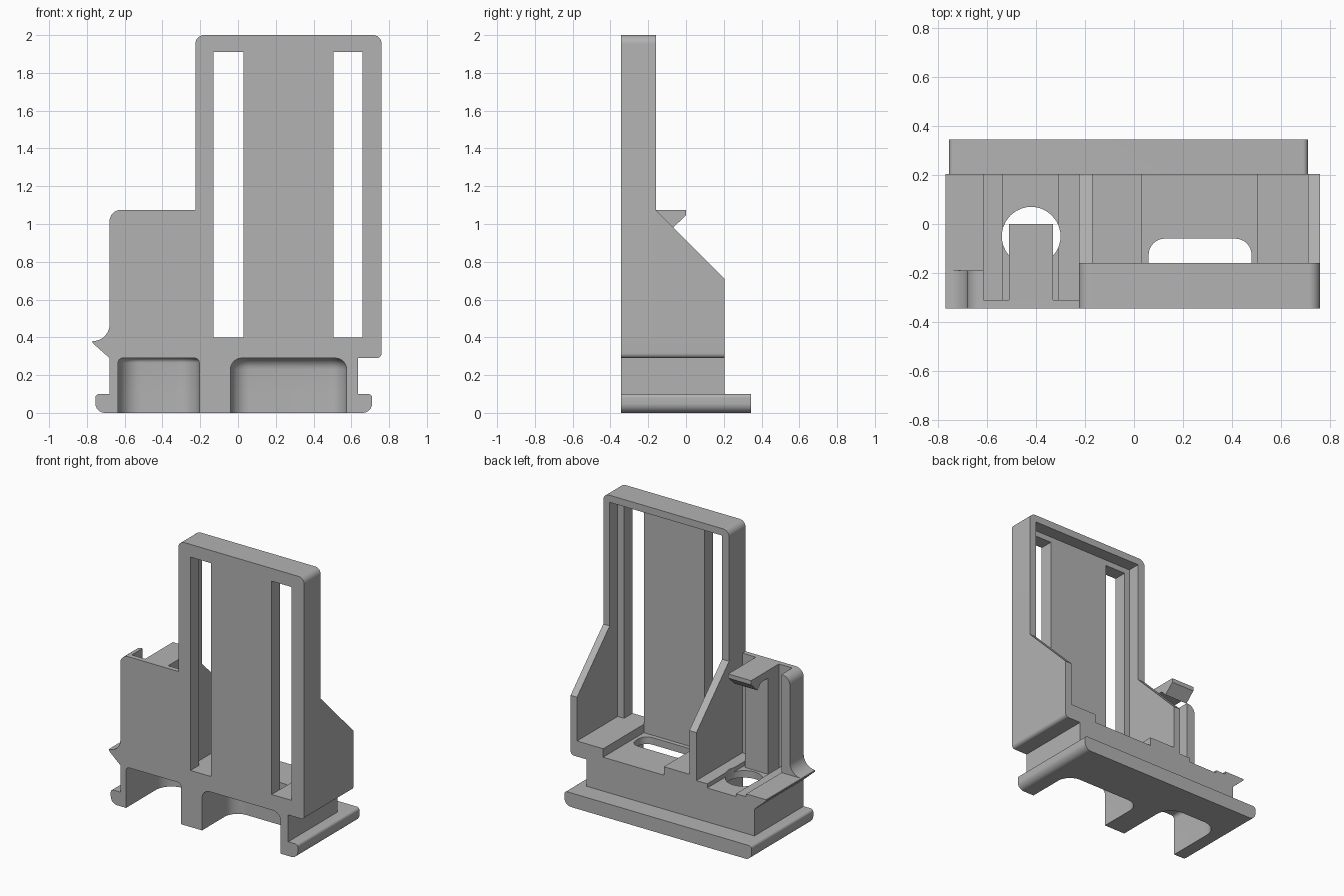
import bpy, bmesh, math
from mathutils import Vector

cube = bpy.data.objects.get("Cube")
if cube:
    bpy.data.objects.remove(cube, do_unlink=True)

grey = bpy.data.materials.new("plain grey")
grey.use_nodes = True
COLOUR = (0.45, 0.45, 0.45, 1)
grey.diffuse_color = COLOUR
grey.node_tree.nodes["Principled BSDF"].inputs["Base Color"].default_value = COLOUR

FRONT, REAR = -0.345, 0.205


def rounded(points, steps=8):
    """Outline in which a third value on a point is its corner radius."""
    out = []
    for i, p in enumerate(points):
        c = Vector(p[:2])
        if len(p) == 2:
            out.append(c)
            continue
        a = (Vector(points[i - 1][:2]) - c).normalized()
        b = (Vector(points[(i + 1) % len(points)][:2]) - c).normalized()
        half = a.angle(b) / 2
        mid = c + (a + b).normalized() * p[2] / math.sin(half)
        start = c + a * p[2] / math.tan(half) - mid
        end = c + b * p[2] / math.tan(half) - mid
        for k in range(steps + 1):
            t = k / steps
            out.append(mid + start.lerp(end, t).normalized() * p[2])
    return out


def prism(name, points, axis, low, high, rim=0):
    """Extrude an outline along an axis; rim rounds the edges of the high end."""
    place = {"x": lambda u, v, w: (w, u, v),
             "y": lambda u, v, w: (u, w, v),
             "z": lambda u, v, w: (u, v, w)}[axis]
    bm = bmesh.new()
    outline = rounded(points)
    face = bm.faces.new([bm.verts.new(place(p.x, p.y, low)) for p in outline])
    new = bmesh.ops.extrude_face_region(bm, geom=[face])["geom"]
    shift = Vector(place(0, 0, high - low))
    top = [g for g in new if isinstance(g, bmesh.types.BMVert)]
    bmesh.ops.translate(bm, verts=top, vec=shift)
    bmesh.ops.recalc_face_normals(bm, faces=bm.faces)
    if rim:
        edges = [e for e in bm.edges if all(v in top for v in e.verts)]
        bmesh.ops.bevel(bm, geom=edges, offset=rim, segments=6,
                        profile=0.5, affect="EDGES")
    mesh = bpy.data.meshes.new(name)
    bm.to_mesh(mesh)
    bm.free()
    mesh.materials.append(grey)
    obj = bpy.data.objects.new(name, mesh)
    bpy.context.collection.objects.link(obj)
    return obj


def rect(u0, u1, v0, v1, r=None):
    corners = [(u0, v0), (u1, v0), (u1, v1), (u0, v1)]
    return [c + (r,) for c in corners] if r else corners


def cut(obj, cutters):
    bpy.context.view_layer.objects.active = obj
    for cutter in cutters:
        cutter.hide_render = True
        mod = obj.modifiers.new("cut", "BOOLEAN")
        mod.operation = "DIFFERENCE"
        mod.solver = "EXACT"
        mod.object = cutter
        bpy.ops.object.modifier_apply(modifier=mod.name)


parts = []

# Foot flange with softly rounded long sides
flange = prism("foot_flange", [(-0.755, 0, 0.05), (0.71, 0, 0.05),
               (0.71, 0.1, 0.02), (-0.755, 0.1, 0.02)], "y", FRONT, -FRONT)

# Riser and stepped deck with the snap lip on the right
deck = prism("stepped_deck", [
    (-0.68, 0.1), (0.635, 0.1), (0.635, 0.29), (0.76, 0.29, 0.025),
    (0.76, 0.4), (0.505, 0.4), (0.505, 0.34), (0.03, 0.34), (0.03, 0.4),
    (-0.225, 0.4), (-0.225, 0.37), (-0.31, 0.37), (-0.31, 0.34),
    (-0.535, 0.34), (-0.535, 0.36), (-0.615, 0.36), (-0.615, 0.38),
    (-0.77, 0.38), (-0.77, 0.37), (-0.68, 0.29)], "y", FRONT, REAR)

# Pockets open to the front and underneath, and holes through the deck
pockets = [
    prism("right_pocket_cutter", [(-0.635, -0.6), (-0.205, -0.6),
          (-0.205, 0.11, 0.12), (-0.635, 0.11, 0.12)], "z", -0.2, 0.29, 0.025),
    prism("left_pocket_cutter", [(-0.04, -0.6), (0.575, -0.6),
          (0.575, 0.01, 0.1), (-0.04, 0.01, 0.1)], "z", -0.2, 0.29, 0.06)]
holes = [
    prism("round_hole_cutter", rect(-0.54, -0.3, -0.17, 0.07, 0.1199), "z", 0.2, 0.6),
    prism("oblong_hole_cutter", rect(0.06, 0.48, -0.22, -0.06, 0.065), "z", 0.2, 0.6)]
cut(flange, pockets)
cut(deck, pockets + holes)

# Tall framed panel with two upright slots and a recessed back
panel = prism("tall_panel", [(-0.225, 0.34), (0.76, 0.34), (0.76, 2, 0.045),
              (-0.225, 2, 0.045)], "y", FRONT, -0.16)
openings = [prism("recess_cutter", rect(-0.17, 0.71, 0.2, 1.95), "y", -0.25, 0)]
for x0, x1 in ((-0.13, 0.03), (0.505, 0.66)):
    openings.append(prism("slot_cutter", rect(x0, x1, 0.4, 1.91), "y", -0.5, 0))
cut(panel, openings)
parts += [flange, deck, panel]

# Sloping side walls behind the panel
for name, x0, x1 in (("right_side_wall", -0.225, -0.17), ("left_side_wall", 0.71, 0.76)):
    parts.append(prism(name, [(-0.16, 0.4), (REAR, 0.4), (REAR, 0.71),
                              (-0.16, 1.075)], "x", x0, x1))

# Low panel, its outer wall with flared foot, and the hooked post
parts.append(prism("low_panel", [(-0.68, 0.34), (-0.225, 0.34), (-0.225, 1.075),
                   (-0.68, 1.075, 0.06)], "y", FRONT, -0.31))
parts.append(prism("outer_wall", [(-0.615, 0.36), (-0.615, 1.075),
                   (-0.68, 1.075, 0.06), (-0.68, 0.38, 0.088), (-0.77, 0.38),
                   (-0.75, 0.36)], "y", FRONT, -0.19))
parts.append(prism("hook_post", [(-0.32, 0.34), (-0.19, 0.34), (-0.19, 1.02),
                   (-0.11, 1.02), (-0.07, 0.98), (0, 1.045), (0, 1.075),
                   (-0.32, 1.075)], "x", -0.51, -0.33))

for cutter in pockets + holes + openings:
    bpy.data.objects.remove(cutter, do_unlink=True)

# Smooth the rounded corners, keep the edges crisp
bpy.ops.object.select_all(action="DESELECT")
for part in parts:
    part.select_set(True)
bpy.context.view_layer.objects.active = parts[0]
bpy.ops.object.shade_smooth_by_angle(angle=math.radians(30))
